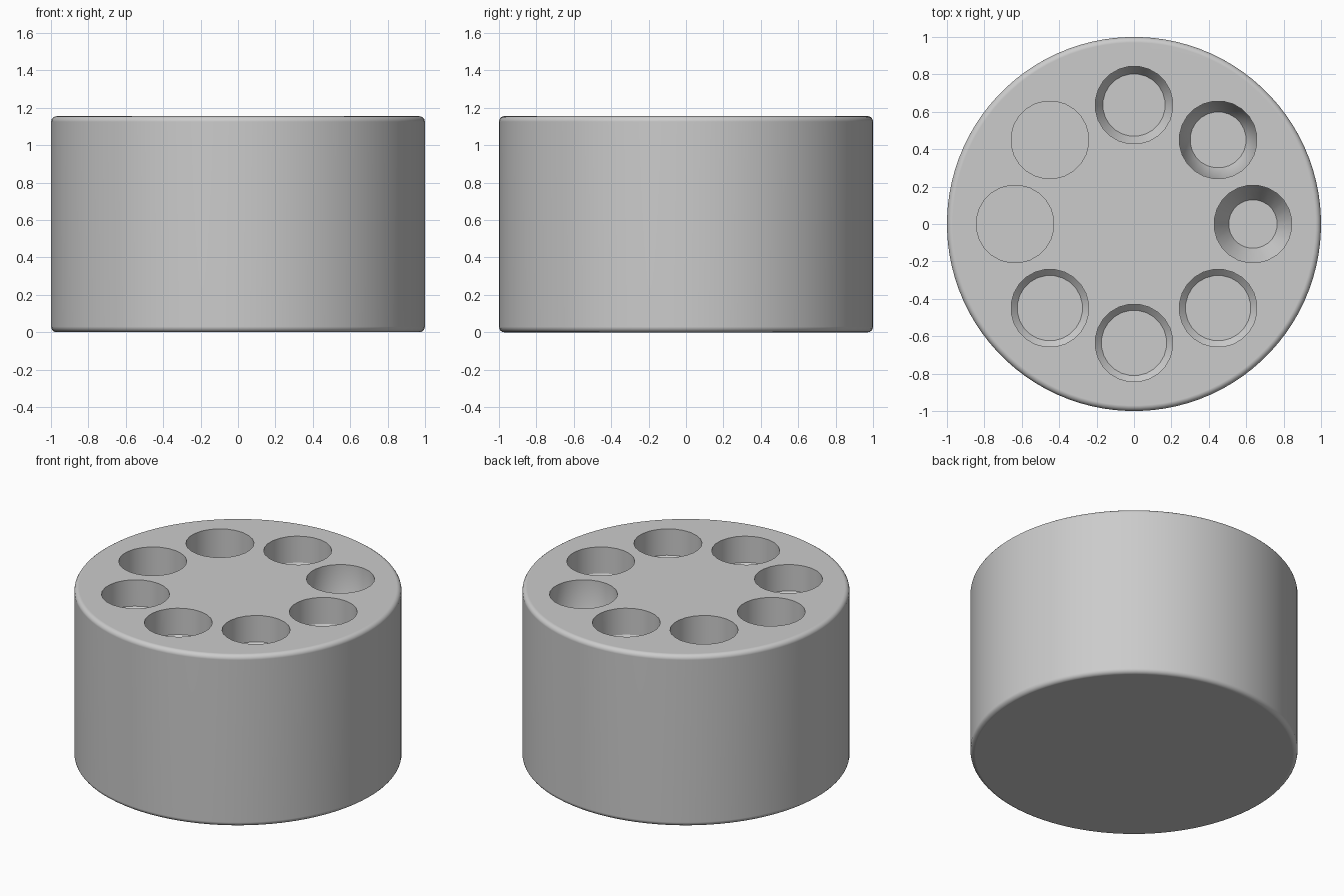
import bpy, bmesh, math
from math import sin, cos, pi, radians

if "Cube" in bpy.data.objects:
    bpy.data.objects.remove(bpy.data.objects["Cube"], do_unlink=True)

HEIGHT = 1.155
HOLE_RADIUS = 0.208
RING_RADIUS = 0.636

grey = bpy.data.materials.new("light_grey")
grey.use_nodes = True
colour = (0.6, 0.6, 0.6, 1)
grey.diffuse_color = colour
grey.node_tree.nodes["Principled BSDF"].inputs["Base Color"].default_value = colour


def lathe(name, profile, sides, location=(0, 0, 0)):
    """Closed solid of revolution from (radius, z) points, bottom to top."""
    bm = bmesh.new()
    rings = []
    for r, z in profile:
        angles = [2 * pi * (i + 0.5) / sides for i in range(sides)]
        rings.append([bm.verts.new((r * cos(a), r * sin(a), z)) for a in angles])
    for low, high in zip(rings, rings[1:]):
        for i in range(sides):
            j = (i + 1) % sides
            bm.faces.new((low[i], low[j], high[j], high[i]))
    bm.faces.new(rings[0][::-1])
    bm.faces.new(rings[-1])
    mesh = bpy.data.meshes.new(name)
    bm.to_mesh(mesh)
    bm.free()
    mesh.materials.append(grey)
    obj = bpy.data.objects.new(name, mesh)
    obj.location = location
    bpy.context.collection.objects.link(obj)
    return obj


# Round block with softened top and bottom rims
bevel, steps = 0.03, 4
arc = [radians(90 * i / steps) for i in range(steps + 1)]
lower = [(1 - bevel + bevel * sin(a), bevel - bevel * cos(a)) for a in arc]
upper = [(r, HEIGHT - z) for r, z in reversed(lower)]
body = lathe("round_block", lower + upper, 96)

# Hole bottoms: angle -> (floor radius, depth of the tapered part)
holes = {
    0: (0.13, 0.13), 45: (0.15, 0.1), 90: (0.167, 0.07),
    135: (HOLE_RADIUS, 0), 180: (HOLE_RADIUS, 0),
    225: (0.175, 0.033), 270: (0.175, 0.033), 315: (0.175, 0.033),
}
wall_depth = 0.178
cutters = []
for angle, (floor_radius, taper) in holes.items():
    a = radians(angle)
    if taper:
        profile = [(floor_radius, -wall_depth - taper), (HOLE_RADIUS, -wall_depth)]
    else:
        profile = [(HOLE_RADIUS, -0.25)]
    profile.append((HOLE_RADIUS, 0.1))
    cutter = lathe("hole_cutter", profile, 24,
                   (RING_RADIUS * cos(a), RING_RADIUS * sin(a), HEIGHT))
    cutter.hide_render = True
    cutters.append(cutter)
    cut = body.modifiers.new("hole", "BOOLEAN")
    cut.operation = "DIFFERENCE"
    cut.solver = "EXACT"
    cut.object = cutter

# Cut the holes, then smooth the rounded surfaces
bpy.ops.object.select_all(action="DESELECT")
bpy.context.view_layer.objects.active = body
body.select_set(True)
for modifier in list(body.modifiers):
    bpy.ops.object.modifier_apply(modifier=modifier.name)
for cutter in cutters:
    bpy.data.objects.remove(cutter, do_unlink=True)
bpy.ops.object.shade_smooth_by_angle(angle=radians(30))
normals = body.modifiers.new("flat_top_shading", "WEIGHTED_NORMAL")
normals.keep_sharp = True
bpy.ops.object.modifier_apply(modifier=normals.name)
